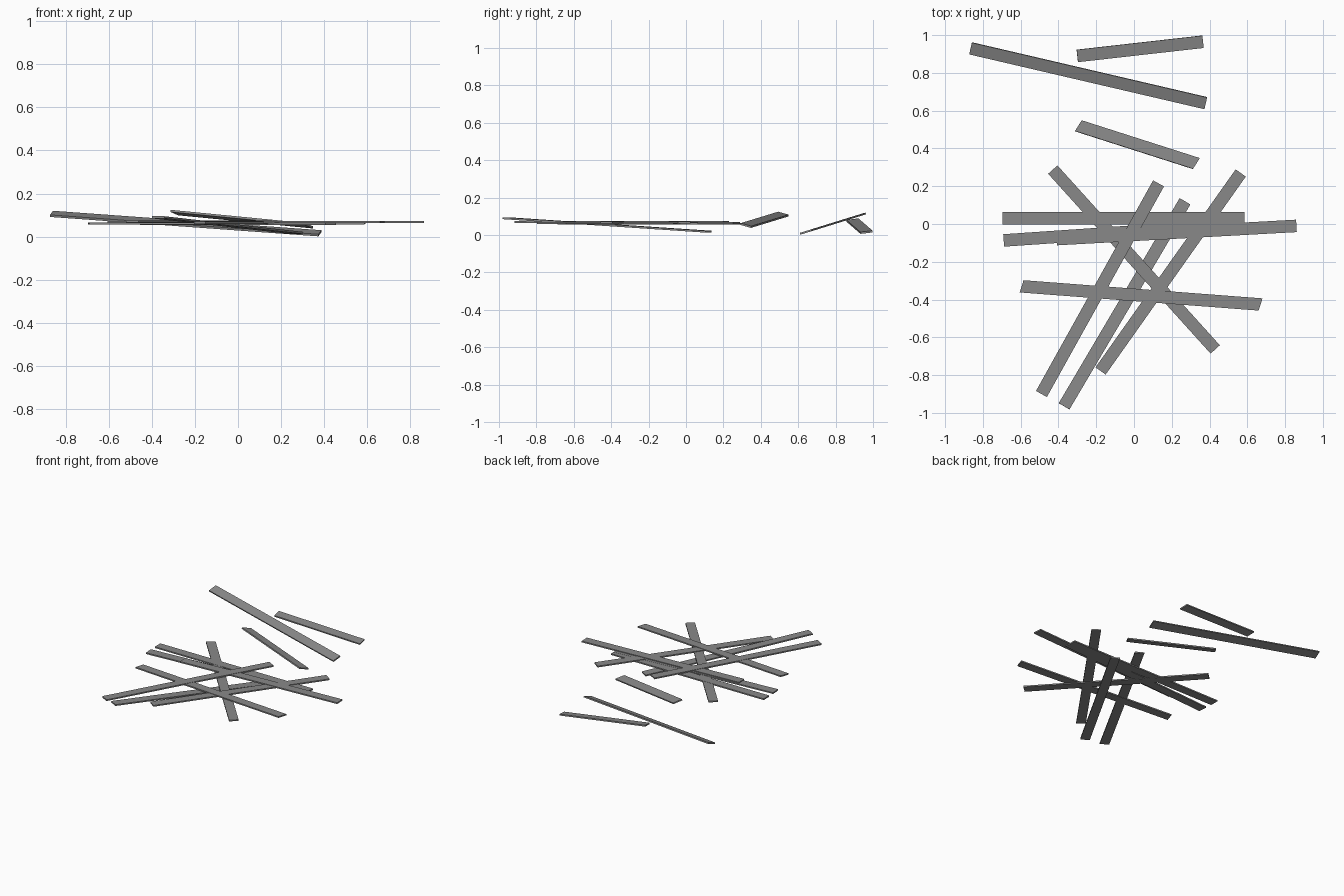
import bpy
import bmesh
from mathutils import Vector

WIDTH = 0.066
THICKNESS = 0.01

default_cube = bpy.data.objects.get("Cube")
if default_cube:
    bpy.data.objects.remove(default_cube, do_unlink=True)

# One grey shared by every plank
grey = bpy.data.materials.new("weathered grey")
grey.use_nodes = True
colour = (0.25, 0.25, 0.25, 1)
grey.diffuse_color = colour
grey.node_tree.nodes["Principled BSDF"].inputs["Base Color"].default_value = colour


def plank(name, start, end, roll=0.0, skew=0.0):
    """Flat board between two end midpoints; roll lifts one long edge,
    skew cuts both ends at a slant."""
    start, end = Vector(start), Vector(end)
    along = (end - start).normalized()
    side = Vector((0, 0, 1)).cross(along).normalized()
    across = (side + Vector((0, 0, roll))).normalized() * WIDTH
    normal = along.cross(across).normalized() * THICKNESS
    across += along * skew * WIDTH

    bm = bmesh.new()
    bmesh.ops.create_cube(bm, size=1)
    middle = (start + end) / 2
    for vert in bm.verts:
        x, y, z = vert.co
        vert.co = middle + (end - start) * x + across * y + normal * z
    mesh = bpy.data.meshes.new(name)
    bm.to_mesh(mesh)
    bm.free()
    mesh.materials.append(grey)
    board = bpy.data.objects.new(name, mesh)
    bpy.context.scene.collection.objects.link(board)
    return board


# Loose boards lying behind the pile
plank("back_short_plank", (-0.30, 0.89, 0.08), (0.365, 0.965, 0.015), roll=0.12)
plank("back_long_plank", (-0.865, 0.93, 0.106), (0.38, 0.64, 0.016), roll=0.3)
plank("middle_short_plank", (-0.295, 0.52, 0.112), (0.33, 0.32, 0.051),
      roll=-0.22, skew=0.25)

# Boards running side to side
plank("level_plank", (-0.695, 0.03, 0.061), (0.585, 0.03, 0.061))
plank("lower_side_plank", (-0.69, -0.087, 0.062), (0.585, 0, 0.062))
plank("upper_side_plank", (-0.41, -0.08, 0.068), (0.86, -0.01, 0.068))
plank("front_side_plank", (-0.595, -0.33, 0.068), (0.67, -0.426, 0.068), skew=0.24)

# Boards crossing the pile diagonally
plank("crossing_plank", (-0.43, 0.288, 0.06), (0.43, -0.664, 0.06))
plank("left_diagonal_plank", (-0.49, -0.90, 0.07), (0.13, 0.215, 0.07))
plank("sloping_diagonal_plank", (-0.37, -0.965, 0.09), (0.27, 0.12, 0.018))
plank("right_diagonal_plank", (-0.177, -0.778, 0.065), (0.565, 0.27, 0.065))
